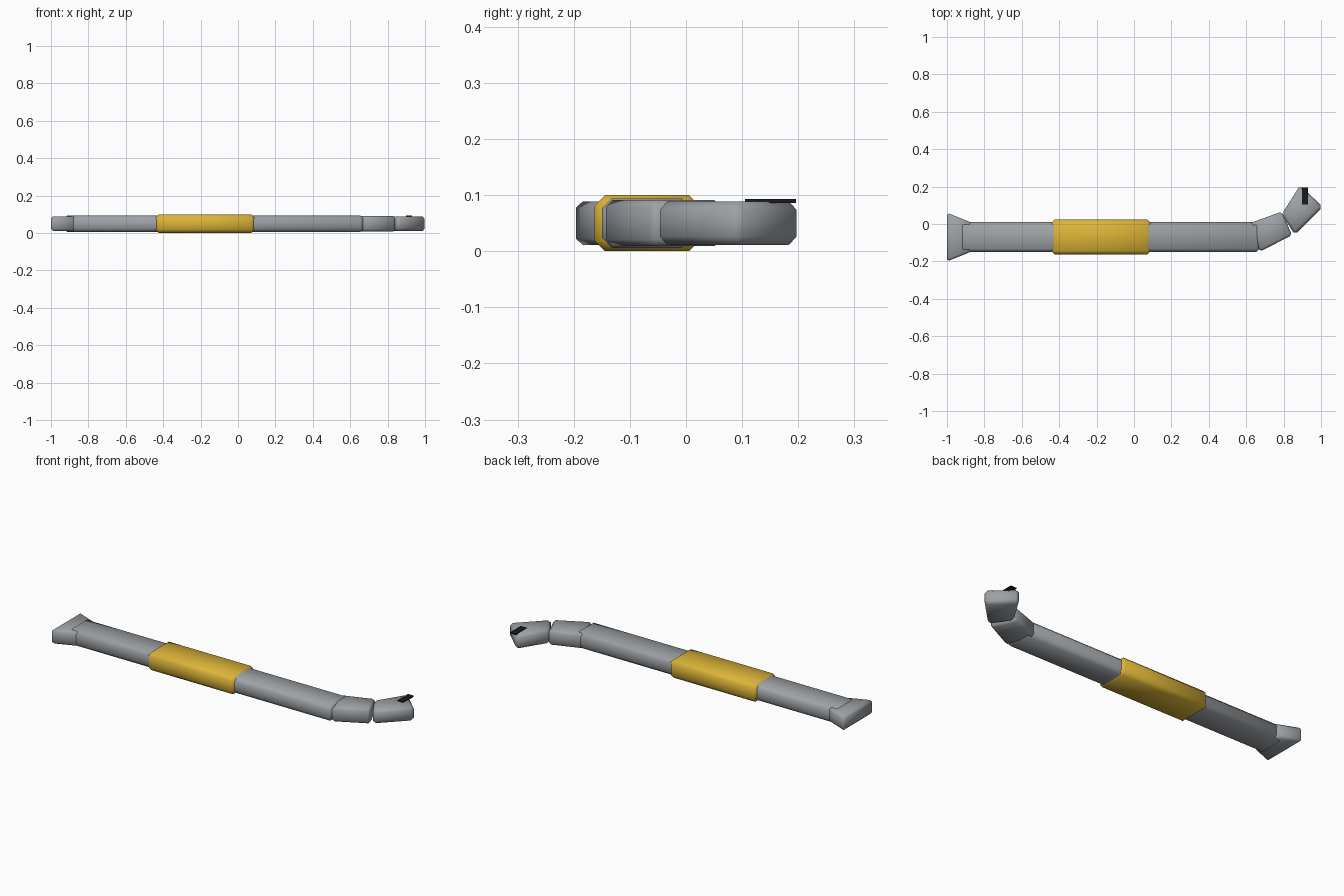
import bpy
import bmesh

cube = bpy.data.objects.get("Cube")
if cube:
    bpy.data.objects.remove(cube, do_unlink=True)


def make_material(name, colour, roughness):
    mat = bpy.data.materials.new(name)
    mat.use_nodes = True
    mat.diffuse_color = (*colour, 1)
    bsdf = mat.node_tree.nodes["Principled BSDF"]
    bsdf.inputs["Base Color"].default_value = (*colour, 1)
    bsdf.inputs["Roughness"].default_value = roughness
    return mat


steel = make_material("steel grey", (0.34, 0.36, 0.38), 0.5)
yellow = make_material("grip yellow", (0.72, 0.46, 0.04), 0.6)
black = make_material("slot black", (0.01, 0.01, 0.015), 0.8)


def prism(name, outline, z0, z1, mat, bevel=0):
    """Upright prism from a plan outline, with chamfered edges."""
    bm = bmesh.new()
    base = bm.faces.new([bm.verts.new((x, y, z0)) for x, y in outline])
    result = bmesh.ops.extrude_face_region(bm, geom=[base])
    for v in result["geom"]:
        if isinstance(v, bmesh.types.BMVert):
            v.co.z = z1
    if bevel:
        bmesh.ops.bevel(bm, geom=bm.edges[:], offset=bevel, segments=1,
                        affect='EDGES', clamp_overlap=True)
    bmesh.ops.recalc_face_normals(bm, faces=bm.faces[:])
    for f in bm.faces:
        f.smooth = bevel > 0
    mesh = bpy.data.meshes.new(name)
    bm.to_mesh(mesh)
    bm.free()
    mesh.materials.append(mat)
    obj = bpy.data.objects.new(name, mesh)
    bpy.context.collection.objects.link(obj)
    return obj


def box(x0, x1, y0, y1):
    return [(x0, y0), (x1, y0), (x1, y1), (x0, y1)]


# Straight bar and the sleeve around its middle
prism("shaft", box(-0.93, 0.672, -0.15, 0.01), 0.006, 0.094, steel, 0.018)
prism("grip", box(-0.443, 0.09, -0.163, 0.024), 0, 0.1, yellow, 0.019)

# Flared flat end
prism("flared_end", [(-1, -0.2), (-0.87, -0.148), (-0.87, 0.008), (-1, 0.06)],
      0.011, 0.089, steel, 0.011)

# Bent neck and widening claw
prism("neck", [(0.62, 0.005), (0.672, -0.148), (0.845, -0.06), (0.79, 0.066)],
      0.009, 0.091, steel, 0.012)
prism("claw", [(0.79, 0.052), (0.86, -0.057), (1.009, 0.092), (0.888, 0.207)],
      0.011, 0.089, steel, 0.015)

# Dark slot marking on the claw
prism("claw_slot", box(0.897, 0.931, 0.105, 0.196), 0.086, 0.093, black)
